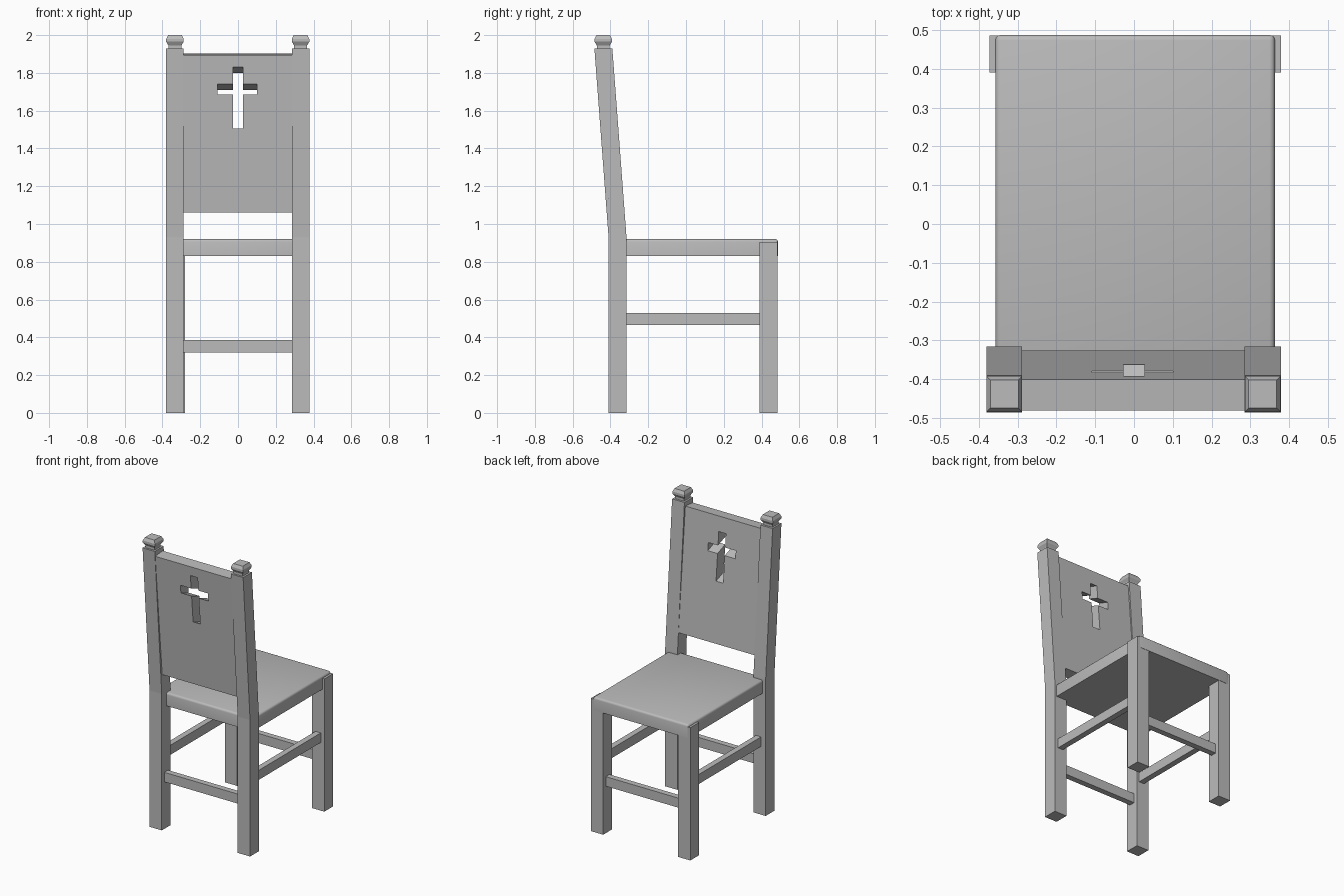
import bpy, bmesh
from mathutils import Vector

cube = bpy.data.objects.get("Cube")
if cube:
    bpy.data.objects.remove(cube, do_unlink=True)

grey = bpy.data.materials.new("plain_grey")
grey.use_nodes = True
GREY = (0.5, 0.5, 0.5, 1)
grey.diffuse_color = GREY
grey.node_tree.nodes["Principled BSDF"].inputs["Base Color"].default_value = GREY


def loft(name, rings):
    """Closed solid through rings of matching points."""
    bm = bmesh.new()
    loops = [[bm.verts.new(p) for p in ring] for ring in rings]
    for a, b in zip(loops, loops[1:]):
        for i in range(len(a)):
            j = (i + 1) % len(a)
            bm.faces.new((a[i], a[j], b[j], b[i]))
    bm.faces.new(loops[0][::-1])
    bm.faces.new(loops[-1])
    bmesh.ops.recalc_face_normals(bm, faces=bm.faces)
    mesh = bpy.data.meshes.new(name)
    bm.to_mesh(mesh)
    bm.free()
    mesh.materials.append(grey)
    obj = bpy.data.objects.new(name, mesh)
    bpy.context.collection.objects.link(obj)
    return obj


def rect(x0, x1, y0, y1, z):
    return [(x0, y0, z), (x1, y0, z), (x1, y1, z), (x0, y1, z)]


def box(name, x, y, z):
    return loft(name, [rect(*x, *y, h) for h in z])


# Legs, back posts and finials
sides = {"right": ((-0.38, -0.288), (-0.372, -0.28)),
         "left": ((0.285, 0.378), (0.285, 0.378))}
for side, (post_x, leg_x) in sides.items():
    box(f"{side}_front_leg", leg_x, (0.39, 0.485), (0, 0.905))
    loft(f"{side}_back_post", [rect(*post_x, -0.41, -0.315, 0),
                               rect(*post_x, -0.41, -0.315, 0.93),
                               rect(*post_x, -0.485, -0.39, 1.93)])
    cx, cy = sum(post_x) / 2, -0.438
    loft(f"{side}_finial", [rect(cx - r, cx + r, cy - r, cy + r, z) for r, z in
                            ((0.034, 1.925), (0.034, 1.945), (0.046, 1.965),
                             (0.046, 1.98), (0.036, 2.0))])
    # Side rung
    mid = sum(leg_x) / 2
    box(f"{side}_rung", (mid - 0.02, mid + 0.02), (-0.33, 0.41), (0.465, 0.53))

# Cross rungs
for name, y in (("front_rung", 0.437), ("back_rung", -0.362)):
    box(name, (-0.3, 0.3), (y - 0.02, y + 0.02), (0.32, 0.385))

# Seat with softened upper and corner edges
seat = box("seat", (-0.357, 0.363), (-0.36, 0.487), (0.83, 0.92))
bm = bmesh.new()
bm.from_mesh(seat.data)
soft = [e for e in bm.edges if max(v.co.z for v in e.verts) > 0.9]
bmesh.ops.bevel(bm, geom=soft, offset=0.014, segments=3, profile=0.5, affect='EDGES')
bm.to_mesh(seat.data)
bm.free()
bpy.ops.object.select_all(action='DESELECT')
seat.select_set(True)
bpy.context.view_layer.objects.active = seat
bpy.ops.object.shade_smooth_by_angle()

# Leaning back panel
panel = loft("back_panel", [rect(-0.3, 0.3, -0.405, -0.326, 1.06),
                            rect(-0.3, 0.3, -0.48, -0.4, 1.895)])
for v in panel.data.vertices:
    if v.co.y > -0.33 or -0.41 < v.co.y < -0.399 and v.co.z > 1.8:
        v.co.z += 0.007

# Cross-shaped opening, sloping down towards the seat side
left, right, half = -0.108, 0.1, 0.027
top, arm_top, arm_low, low = 1.828, 1.74, 1.688, 1.512
outline = [(-half, low), (half, low), (half, arm_low), (right, arm_low),
           (right, arm_top), (half, arm_top), (half, top), (-half, top),
           (-half, arm_top), (left, arm_top), (left, arm_low), (-half, arm_low)]
slope = 0.37
cutter = loft("opening_cutter", [[(x, y, z - slope * (y + 0.465)) for x, z in outline]
                                 for y in (-0.6, -0.25)])
cutter.hide_render = True
cut = panel.modifiers.new("opening", 'BOOLEAN')
cut.operation = 'DIFFERENCE'
cut.solver = 'EXACT'
cut.object = cutter
deps = bpy.context.evaluated_depsgraph_get()
carved = bpy.data.meshes.new_from_object(panel.evaluated_get(deps))
panel.modifiers.clear()
panel.data = carved
bpy.data.objects.remove(cutter, do_unlink=True)
